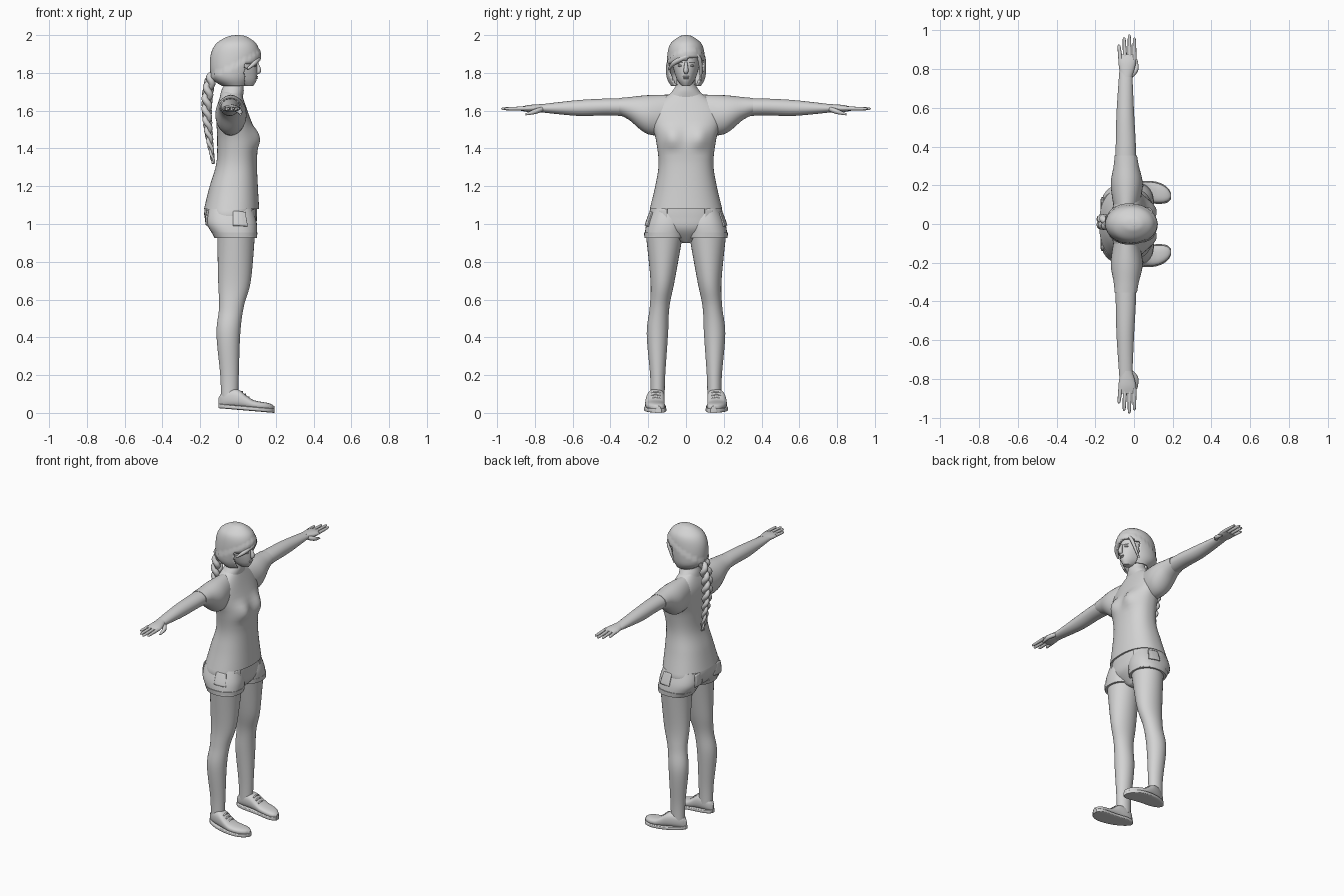
import bpy, bmesh, math
from mathutils import Vector

cube = bpy.data.objects.get("Cube")
if cube:
    bpy.data.objects.remove(cube, do_unlink=True)

GREY = (0.65, 0.65, 0.65, 1)
material = bpy.data.materials.new("plain light grey")
material.use_nodes = True
material.diffuse_color = GREY
material.node_tree.nodes["Principled BSDF"].inputs["Base Color"].default_value = GREY
X, Y, Z = range(3)


def add(name, bm):
    """Turn a bmesh into a smooth shaded object."""
    bmesh.ops.recalc_face_normals(bm, faces=bm.faces)
    mesh = bpy.data.meshes.new(name)
    bm.to_mesh(mesh)
    bm.free()
    mesh.materials.append(material)
    part = bpy.data.objects.new(name, mesh)
    bpy.context.collection.objects.link(part)
    bpy.ops.object.select_all(action='DESELECT')
    part.select_set(True)
    bpy.context.view_layer.objects.active = part
    bpy.ops.object.shade_smooth_by_angle(angle=math.radians(50))
    return part


def spline(rows, steps=6):
    """Smooth interpolation through all rows."""
    out = []
    last = len(rows) - 1
    for i in range(last):
        before, start, end, after = (rows[max(0, min(last, i + k))] for k in (-1, 0, 1, 2))
        for step in range(steps):
            t = step / steps
            out.append([q + t / 2 * (r - p + t * (2 * p - 5 * q + 4 * r - w + t * (3 * (q - r) + w - p)))
                        for p, q, r, w in zip(before, start, end, after)])
    return out + [list(rows[last])]


def loft(name, axis, rows, side=1, segments=32, power=2, rule=None, cut=None):
    """Skin oval sections (position, low, high, low, high) along an axis.
    Sections of four values are symmetric: (position, low, high, half width)."""
    if len(rows[0]) == 4:
        rows = [(t, low, high, -half, half) for t, low, high, half in rows]
    across, up = [k for k in (X, Y, Z) if k != axis]
    bm = bmesh.new()
    rings = []
    for t, left, right, bottom, top in spline(rows):
        ring = []
        for i in range(segments):
            angle = math.tau * i / segments
            co = Vector()
            co[axis] = t
            for k, low, high, f in ((across, left, right, math.cos(angle)),
                                    (up, bottom, top, math.sin(angle))):
                bulge = math.copysign(abs(f) ** (2 / power), f)
                co[k] = (low + high + (high - low) * bulge) / 2
            if rule:
                rule(co)
            co.y *= side
            ring.append(bm.verts.new(co))
        rings.append(ring)
    for lower, upper in zip(rings, rings[1:]):
        for i in range(segments):
            bm.faces.new((lower[i - 1], lower[i], upper[i], upper[i - 1]))
    bm.faces.new(rings[-1])
    if cut:
        doomed = [f for f in bm.faces if cut(f.calc_center_median())]
        bmesh.ops.delete(bm, geom=doomed, context='FACES')
    else:
        bm.faces.new(rings[0])
    return add(name, bm)


def tube(name, points, radii, side=1):
    """Round tapered tube through points."""
    curve = bpy.data.curves.new(name, 'CURVE')
    curve.dimensions = '3D'
    curve.bevel_depth = 1
    curve.bevel_resolution = 3
    curve.use_fill_caps = True
    path = spline([(*point, radius) for point, radius in zip(points, radii)])
    line = curve.splines.new('POLY')
    line.points.add(len(path) - 1)
    for point, (x, y, z, radius) in zip(line.points, path):
        point.co = (x, y * side, z, 1)
        point.radius = radius
    helper = bpy.data.objects.new(name, curve)
    bm = bmesh.new()
    bm.from_mesh(bpy.data.meshes.new_from_object(helper))
    bpy.data.objects.remove(helper)
    return add(name, bm)


def ball(name, centre, size):
    bm = bmesh.new()
    bmesh.ops.create_uvsphere(bm, u_segments=20, v_segments=12, radius=1)
    for v in bm.verts:
        v.co = [c + s * k for c, s, k in zip(centre, size, v.co)]
    return add(name, bm)


def pocket(name, centre, turn, size, cloth, side):
    """Thin square patch hugging the cloth."""
    bm = bmesh.new()
    bmesh.ops.create_grid(bm, x_segments=10, y_segments=10, size=size / 2)
    for v in bm.verts:
        x, y, z = centre
        v.co = (x - v.co.x * math.sin(turn), side * (y + v.co.x * math.cos(turn)), z + v.co.y)
    patch = add(name, bm)
    hug = patch.modifiers.new("hug", 'SHRINKWRAP')
    hug.target = cloth
    hug.offset = 0.003
    solid = patch.modifiers.new("thickness", 'SOLIDIFY')
    solid.thickness = 0.008
    solid.offset = 0


# Shirt body, with a hollow between the breasts
def bust(co):
    rise = math.sin(math.pi * max(0, min(1, (co.z - 1.39) / 0.14)))
    if co.x > 0:
        co.x += rise * 0.025 * math.exp(-((abs(co.y) - 0.075) / 0.05) ** 2)


loft("shirt", Z, [(1.08, -.18, .112, .192), (1.2, -.15, .105, .163), (1.32, -.115, .1, .145),
                  (1.45, -.11, .1, .16), (1.6, -.115, .05, .19), (1.7, -.085, .015, .07)],
     segments=64, power=2.3, rule=bust)

# Neck, head and face
loft("neck", Z, [(1.65, -.1, .02, .12), (1.7, -.09, .03, .075), (1.74, -.075, .03, .052),
                 (1.8, -.07, .04, .05)])
loft("head", Z, [(1.73, .02, .08, .02), (1.77, -.08, .1, .05), (1.85, -.1, .1, .07), (1.95, -.08, .08, .06)])
tube("nose", [(.098, 0, 1.86), (.11, 0, 1.815), (.1, 0, 1.8)], [.006, .013, .01])
ball("upper_lip", (.098, 0, 1.78), (.009, .02, .004))
ball("lower_lip", (.096, 0, 1.772), (.009, .016, .005))


# Hair cap with a swept lower layer and an opening for the face
def swept_layer(co):
    if co.z < 1.865 + (co.x + co.y / 3) / 2:
        co.x *= 1.05
        co.y *= 1.05


def face_opening(c):
    return c.x > .035 and c.z < 1.87 + min(c.y, .09 - c.y) / 3


hair = loft("hair", Z, [(1.73, -.08, .05, .075), (1.78, -.14, .08, .098), (1.88, -.147, .115, .1),
                        (1.95, -.12, .1, .085), (1.99, -.06, .05, .04), (2, -.01, .01, .01)],
            segments=96, rule=swept_layer, cut=face_opening)
thick = hair.modifiers.new("thickness", 'SOLIDIFY')
thick.thickness = 0.012
tube("fringe", [(.09, .055, 1.9), (.11, 0, 1.885), (.09, -.06, 1.855), (.05, -.09, 1.82)],
     [.008, .013, .013, .006])
tube("side_lock", [(.09, .055, 1.9), (.075, .075, 1.86), (.03, .08, 1.76)], [.008, .011, .005])

# Three strand braid hanging down the back
for strand in range(3):
    path, radii = [], []
    for i in range(41):
        u = i / 40
        angle = math.tau * (u * 2.7 + strand / 3)
        slim = 1 - 0.7 * u ** 2
        path.append((-.13 - .035 * math.sin(math.pi * u ** .7) + slim * .013 * math.sin(2 * angle),
                     .01 + slim * .023 * math.cos(angle), 1.79 - .47 * u))
        radii.append(.019 * slim)
    tube("braid_strand", path, radii)

# Shorts: hips
hips = loft("shorts_hips", Z, [(.9, -.03, .03, .02), (.97, -.14, .09, .16), (1.04, -.178, .1, .195),
                               (1.11, -.17, .1, .18)], segments=48, power=2.3)


# Shoe shape: t runs from heel to toe
def shoe_height(t):
    return .06 + .075 / (1 + math.exp(14 * (t - .48)))


def shoe_rows(margin, sole):
    rows = []
    for i in range(15):
        t = (1 - math.cos(math.pi * i / 14)) / 2
        rounding = max(.04, 1 - abs(2 * t - 1) ** 3) ** .5
        half = (.045 + .015 * t) * rounding + margin
        middle = .145 + .02 * math.sin(math.pi * t ** 1.2)
        ground = .025 * (1 - t)
        top = ground + .023 if sole else max(ground + .03, shoe_height(t) * (.5 + .5 * rounding))
        rows.append((.295 * t - .103, middle - half, middle + half, ground if sole else ground + .01, top))
    return rows


for word, side in (("left", 1), ("right", -1)):
    # Eye and brow
    ball(word + "_eye", (.085, side * .03, 1.838), (.012, .013, .006))
    tube(word + "_eyebrow", [(.096, .015, 1.855), (.082, .045, 1.855)], [.004, .003], side)

    # Shorts leg, cuff and pockets
    trouser = loft(word + "_shorts_leg", Z, [(.93, -.12, .1, .015, .22), (1, -.165, .1, 0, .21),
                                             (1.08, -.16, .08, .02, .18)], side, power=2.3)
    loft(word + "_cuff", Z, [(.925, -.123, .1, .01, .22), (.955, -.14, .103, .005, .222)], side, power=2.3)
    pocket(word + "_cargo_pocket", (.02, .23, 1.04), math.pi / 2, .09, trouser, side)
    pocket(word + "_back_pocket", (-.2, .1, 1.03), math.pi, .1, trouser, side)
    pocket(word + "_front_pocket", (.12, .14, 1.05), 0, .06, hips, side)

    # Bare leg
    loft(word + "_leg", Z, [(.08, -.09, 0, .113, .187), (.2, -.094, .004, .11, .19),
                            (.42, -.114, .012, .095, .208), (.56, -.1, .03, .088, .192),
                            (.7, -.105, .068, .06, .188), (.95, -.11, .09, .015, .213)], side)

    # Shoe
    loft(word + "_sole", X, shoe_rows(.004, True), side, power=6)
    loft(word + "_shoe_upper", X, shoe_rows(-.002, False), side, power=2.5)
    for t in (.42, .48, .54):
        x, z = .295 * t - .103, shoe_height(t)
        tube(word + "_lace", [(x, .135, z - .006), (x, .16, z), (x, .185, z - .006)], [.005] * 3, side)

    # Sleeve and bare arm
    loft(word + "_sleeve", Y, [(.06, -.1, .02, 1.47, 1.685), (.2, -.12, .045, 1.475, 1.682),
                               (.3, -.105, .025, 1.55, 1.672), (.355, -.1, .015, 1.578, 1.667)], side)
    loft(word + "_arm", Y, [(.3, -.098, .013, 1.57, 1.666), (.42, -.094, .009, 1.575, 1.664),
                            (.58, -.09, 0, 1.573, 1.655), (.8, -.075, -.01, 1.595, 1.63)], side)

    # Hand, fingers and thumb
    loft(word + "_palm", Y, [(.76, -.07, -.01, 1.595, 1.635), (.83, -.08, .01, 1.593, 1.63),
                             (.875, -.08, .01, 1.6, 1.62)], side)
    for i, finger in enumerate(("little", "ring", "middle", "index")):
        x = .024 * i - .07
        tip = .925 + .047 * math.sin(i * .8)
        tube(f"{word}_{finger}_finger", [(x, .85, 1.612), (x * 1.1, tip - .01, 1.61), (x * 1.1, tip, 1.608)],
             [.011, .008, .003], side)
    tube(word + "_thumb", [(-.015, .765, 1.608), (.01, .8, 1.595), (.013, .85, 1.58)],
         [.013, .013, .005], side)
